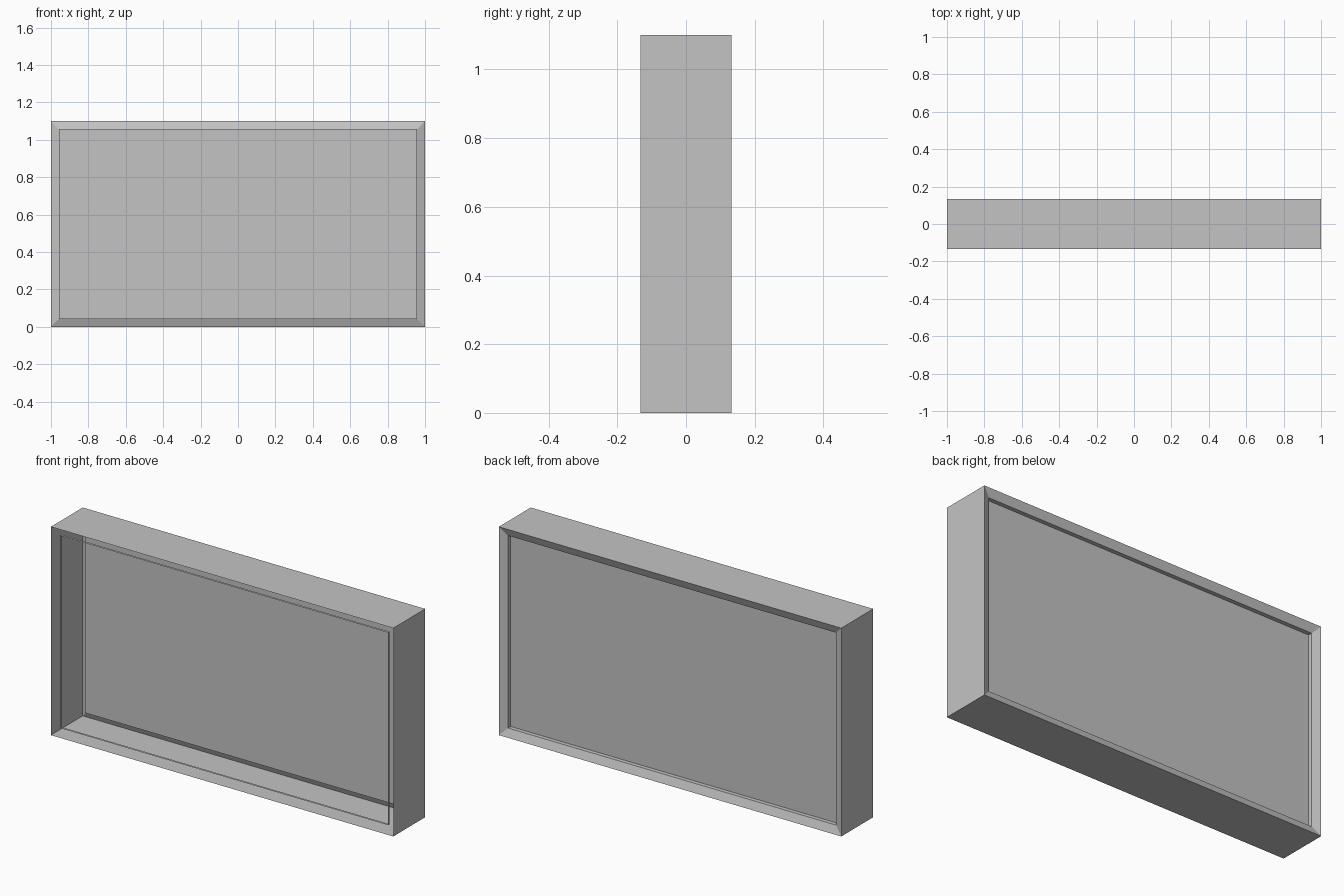
import bpy
import bmesh

cube = bpy.data.objects.get("Cube")
if cube:
    bpy.data.objects.remove(cube, do_unlink=True)

WIDTH, HEIGHT = 2.0, 1.1
FRONT, BACK = -0.133, 0.133
RIM = 0.042

grey = bpy.data.materials.new("plain_grey")
grey.use_nodes = True
grey.diffuse_color = (0.55, 0.55, 0.55, 1)
grey.node_tree.nodes["Principled BSDF"].inputs["Base Color"].default_value = (0.55, 0.55, 0.55, 1)


def nested_rectangles(name, rings, close_last=False):
    """Bridge a row of (inset, y) rectangles, optionally filling the last one."""
    bm = bmesh.new()
    loops = []
    for inset, y in rings:
        x, low, high = WIDTH / 2 - inset, inset, HEIGHT - inset
        corners = ((-x, low), (x, low), (x, high), (-x, high))
        loops.append([bm.verts.new((cx, y, cz)) for cx, cz in corners])
    for a, b in zip(loops, loops[1:]):
        for i in range(4):
            j = (i + 1) % 4
            bm.faces.new((a[i], a[j], b[j], b[i]))
    if close_last:
        bm.faces.new(loops[-1])
    bmesh.ops.recalc_face_normals(bm, faces=bm.faces)
    mesh = bpy.data.meshes.new(name)
    bm.to_mesh(mesh)
    bm.free()
    mesh.materials.append(grey)
    obj = bpy.data.objects.new(name, mesh)
    bpy.context.collection.objects.link(obj)
    return obj


# Open-fronted thin casing: side walls, sloped back rim, step and recessed panel
nested_rectangles("casing", [
    (0, FRONT),
    (0, BACK),
    (RIM, BACK - 0.017),
    (RIM, BACK - 0.039),
], close_last=True)

# Thin strip set just inside the open front
nested_rectangles("front_trim", [
    (RIM, FRONT + 0.017),
    (RIM, FRONT + 0.030),
])
